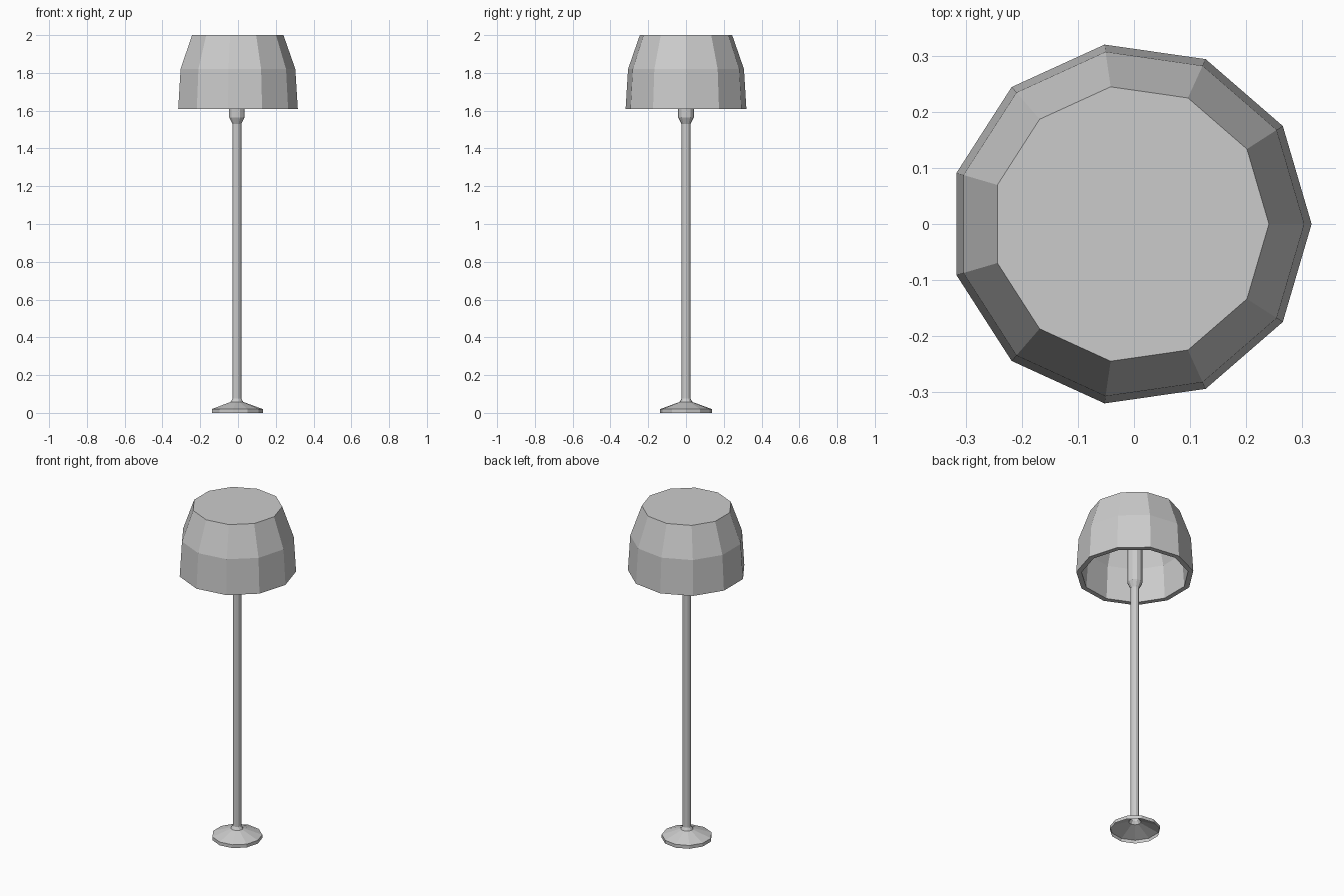
import bpy, math

if "Cube" in bpy.data.objects:
    bpy.data.objects.remove(bpy.data.objects["Cube"])

SIDES = 11
CX = -0.0065  # odd-sided rings sit slightly off so the bounds are centred


def lathe(name, profile, cap_ends=False):
    """Spin a (radius, z) profile around the vertical axis into flat facets."""
    verts, faces = [], []
    for r, z in profile:
        for i in range(SIDES):
            a = 2 * math.pi * i / SIDES
            verts.append((CX + r * math.cos(a), r * math.sin(a), z))
    for k in range(len(profile) - 1):
        for i in range(SIDES):
            j = (i + 1) % SIDES
            a, b = k * SIDES, (k + 1) * SIDES
            faces.append((a + i, a + j, b + j, b + i))
    if cap_ends:
        top = (len(profile) - 1) * SIDES
        faces.append(tuple(range(SIDES))[::-1])
        faces.append(tuple(range(top, top + SIDES)))
    mesh = bpy.data.meshes.new(name)
    mesh.from_pydata(verts, [], faces)
    obj = bpy.data.objects.new(name, mesh)
    bpy.context.collection.objects.link(obj)
    return obj


# Hollow foot, slender pole and bulb socket in one turned piece
lathe("base_and_pole", [(0.138, 0.0), (0.138, 0.02), (0.034, 0.058), (0.024, 0.075),
                        (0.024, 1.53), (0.042, 1.565), (0.042, 1.97)])

# Thick shade: inner ceiling, inner wall, bottom rim, outer wall, flat top
shade = lathe("shade", [(0.225, 1.97), (0.281, 1.81), (0.294, 1.61),
                        (0.323, 1.61), (0.31, 1.82), (0.247, 2.0)], cap_ends=True)
# The inner ceiling faces down into the shade
shade.data.update()
